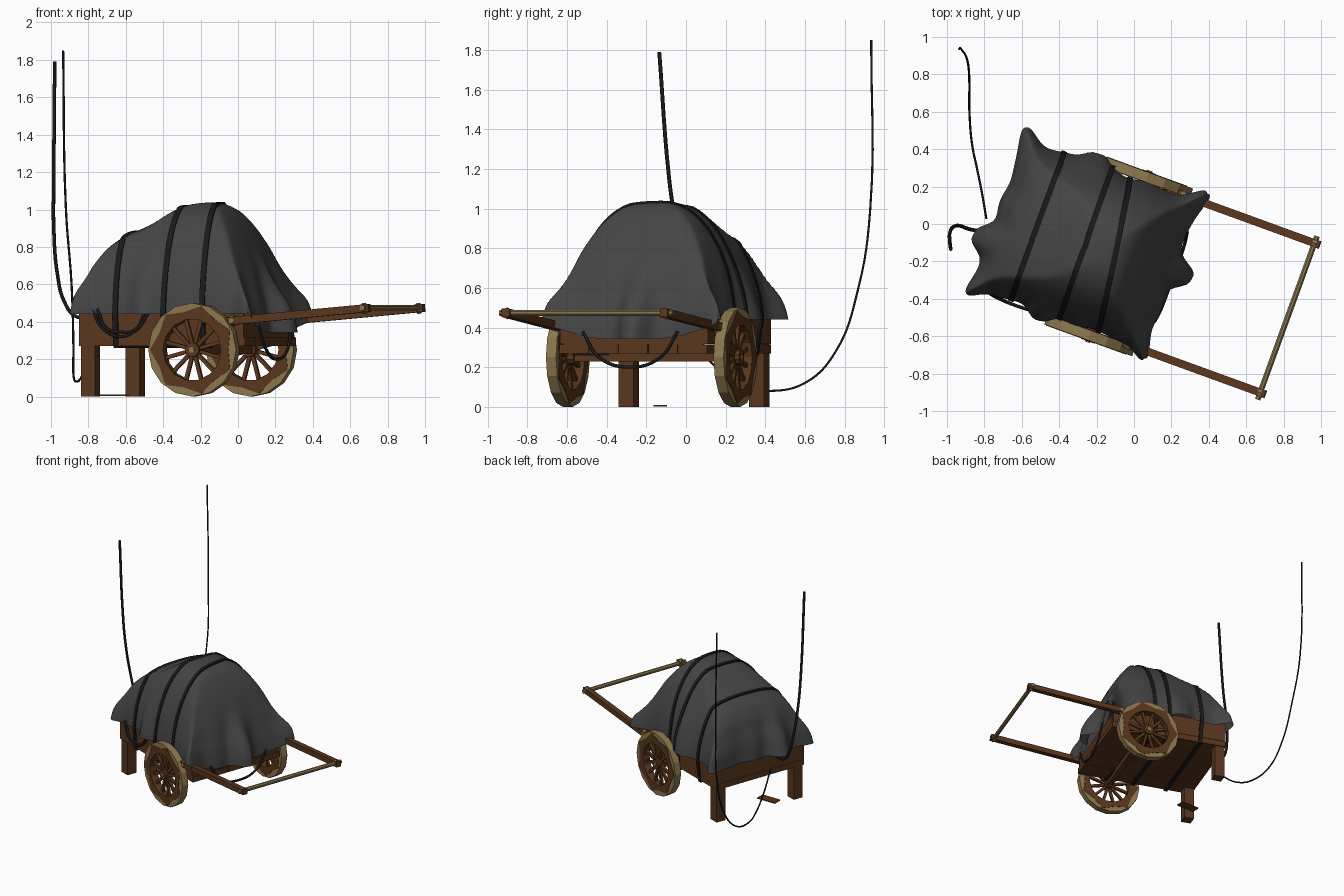
import bpy, bmesh, math
from mathutils import Vector, Matrix

if "Cube" in bpy.data.objects:
    bpy.data.objects.remove(bpy.data.objects["Cube"])

# cart frame: local x = forward, local y = left, turned 20 degrees in the world
M = Matrix.Translation((-0.27, -0.105, 0)) @ Matrix.Rotation(math.radians(-20), 4, 'Z')

def material(name, rgb):
    m = bpy.data.materials.new(name)
    m.diffuse_color = (*rgb, 1)
    m.use_nodes = True
    m.node_tree.nodes["Principled BSDF"].inputs["Base Color"].default_value = m.diffuse_color
    return m

CLOTH = material("dark grey cloth", (0.058, 0.058, 0.06))
ROPE = material("black rope", (0.010, 0.010, 0.011))
WOOD = material("brown wood", (0.10, 0.038, 0.012))
TAN = material("tan wood", (0.26, 0.185, 0.075))

def make(name, verts, faces, mat, smooth=False, matrix=M):
    me = bpy.data.meshes.new(name)
    me.from_pydata([matrix @ Vector(v) for v in verts], [], faces)
    bm = bmesh.new()
    bm.from_mesh(me)
    bmesh.ops.recalc_face_normals(bm, faces=bm.faces)
    bm.to_mesh(me)
    bm.free()
    me.materials.append(mat)
    for p in me.polygons:
        p.use_smooth = smooth
    ob = bpy.data.objects.new(name, me)
    bpy.context.collection.objects.link(ob)
    return ob

BOX = [(0, 1, 3, 2), (4, 6, 7, 5), (0, 4, 5, 1), (2, 3, 7, 6), (0, 2, 6, 4), (1, 5, 7, 3)]

def box(name, c, s, mat, matrix=M):
    v = [(c[0] + x * s[0] / 2, c[1] + y * s[1] / 2, c[2] + z * s[2] / 2)
         for x in (-1, 1) for y in (-1, 1) for z in (-1, 1)]
    return make(name, v, BOX, mat, matrix=matrix)

def beam(name, p, q, w, mat, sides=4):
    # straight bar with a polygon section between two points
    p, q = Vector(p), Vector(q)
    d = (q - p).normalized()
    side = d.cross(Vector((0, 0, 1)))
    side = side.normalized() if side.length > 0.01 else Vector((1, 0, 0))
    up = side.cross(d)
    r = w / 2 / math.cos(math.pi / sides)
    v = []
    for e in (p, q):
        for i in range(sides):
            t = 2 * math.pi * (i + 0.5) / sides
            v.append(e + side * r * math.cos(t) + up * r * math.sin(t))
    f = [(i, (i + 1) % sides, (i + 1) % sides + sides, i + sides) for i in range(sides)]
    return make(name, v, f + [tuple(range(sides)), tuple(range(sides, 2 * sides))], mat)

def loop_faces(n):
    # faces of a closed loop of four-point sections
    return [(4 * i + k, 4 * i + (k + 1) % 4, 4 * ((i + 1) % n) + (k + 1) % 4, 4 * ((i + 1) % n) + k)
            for i in range(n) for k in range(4)]

def ring(name, c, outer, inner, width, n, mat):
    # wheel ring about local y; outer is a function of the corner index
    v = []
    for i in range(n):
        t = 2 * math.pi * i / n
        for r, y in ((outer(i), -1), (outer(i), 1), (inner, 1), (inner, -1)):
            v.append((c[0] + r * math.cos(t), c[1] + y * width / 2, c[2] + r * math.sin(t)))
    return make(name, v, loop_faces(n), mat)

def rope(name, pts, r, matrix=Matrix()):
    cu = bpy.data.curves.new(name, 'CURVE')
    cu.dimensions = '3D'
    cu.bevel_depth = r
    cu.bevel_resolution = 1
    cu.use_fill_caps = True
    cu.resolution_u = 6
    sp = cu.splines.new('BEZIER')
    sp.bezier_points.add(len(pts) - 1)
    for b, p in zip(sp.bezier_points, pts):
        b.co = matrix @ Vector(p)
        b.handle_left_type = b.handle_right_type = 'AUTO'
    cu.materials.append(ROPE)
    bpy.context.collection.objects.link(bpy.data.objects.new(name, cu))

# bed: floor planks, side boards, end boards
for i in range(5):
    box("floor_plank", (0, -0.318 + i * 0.159, 0.292), (0.945, 0.156, 0.045), WOOD)
box("rear_board", (-0.46, 0, 0.393), (0.025, 0.745, 0.154), WOOD)
box("front_board", (0.455, 0, 0.353), (0.025, 0.745, 0.075), WOOD)
for s in (-1, 1):
    box("side_board", (-0.005, s * 0.385, 0.393), (0.935, 0.025, 0.154), WOOD)
    box("rear_leg", (-0.425, s * 0.35, 0.235), (0.08, 0.08, 0.47), WOOD)
    # handles with tan lashings
    beam("handle", (0.30, s * 0.425, 0.395), (1.19, s * 0.425, 0.474), 0.042, WOOD)
    beam("handle_lashing", (1.15, s * 0.425, 0.470), (1.172, s * 0.425, 0.473), 0.05, TAN, 6)
    beam("handle_rear_lashing", (0.40, s * 0.425, 0.405), (0.425, s * 0.425, 0.407), 0.05, TAN, 6)
beam("crossbar", (1.16, -0.465, 0.474), (1.16, 0.465, 0.474), 0.03, TAN, 8)

# wheels
for s in (-1, 1):
    c = (0.2, s * 0.45, 0.25)
    ring("wheel_tyre", c, lambda i: 0.25, 0.195, 0.054, 16, TAN)
    ring("wheel_felloe", c, lambda i: 0.240 if i % 2 else 0.206, 0.165, 0.06, 14, WOOD)
    for k in range(12):
        t = 2 * math.pi * (k + 0.5) / 12
        d = Vector((math.cos(t), 0, math.sin(t)))
        beam("wheel_spoke", Vector(c) + d * 0.025, Vector(c) + d * 0.175, 0.02, WOOD)
    beam("wheel_hub", (0.2, s * 0.405, 0.25), (0.2, s * 0.482, 0.25), 0.075, WOOD, 10)
    beam("hub_cap", (0.2, s * 0.40, 0.25), (0.2, s * 0.488, 0.25), 0.03, TAN, 8)
beam("axle", (0.2, -0.42, 0.25), (0.2, 0.42, 0.25), 0.045, WOOD)

# loose board lying behind the cart
box("ground_board", (-0.66, -0.13, 0.006), (0.16, 0.07, 0.008), WOOD, Matrix())

# cloth cover: ridge profile along the cart, rounded section across, pulled-out tips
RIDGE = [(-.485, .45), (-.46, .64), (-.4, .785), (-.3, .87), (-.15, .925), (0, 1.02), (.1, 1.04),
         (.2, 1.035), (.29, .96), (.36, .83), (.43, .70), (.47, .61), (.5, .46)]
TIPS = [(-.485, .415, -.03, .075), (.5, .415, .05, .085), (.5, -.415, .04, -.075),
        (-.485, -.415, -.03, -.06), (.5, .02, .10, 0), (-.485, -.15, -.08, 0),
        (-.09, .415, 0, .07), (-.08, -.415, 0, -.045)]

def lin(f):
    for (x0, z0), (x1, z1) in zip(RIDGE, RIDGE[1:]):
        if f <= x1:
            return z0 + (z1 - z0) * max(0, (f - x0) / (x1 - x0))
    return RIDGE[-1][1]

def ridge(f):
    e = max(0, min(0.05, f + 0.485, 0.5 - f))
    return sum(lin(f + k * e / 2) for k in (-2, -1, 0, 1, 2)) / 5

def surface(f, b):
    l = 0.415 * b
    hem = 0.44 - 0.11 * min(1, max(0, (f - 0.35) / 0.15)) * (1 - abs(b) ** 4)
    cb = max(0, 1 - abs(b) ** 2.4) ** 0.6
    hr = ridge(f) - 0.45
    k = 0.35 * hr * cb + 0.65 * min(hr, 0.59 * cb)
    z = hem + k * (1 + (0.45 - hem) / 0.59)
    low = max(0, 1 - (z - 0.42) / 0.4)
    t = math.atan2(l, f)
    wave = 0.008 * math.sin(13 * t) * min(1, low * 1.5) + 0.005
    # rounded corners
    rnd = 1 - 0.05 * (abs(f) / 0.5) ** 16 * abs(b) ** 16
    x, y = (f + wave * math.cos(t)) * rnd, (l + wave * math.sin(t)) * rnd
    for tx, ty, dx, dy in TIPS:
        w = math.exp(-((f - tx) ** 2 + (l - ty) ** 2) / 0.004)
        w = (1 - (1 - w) ** 2) * min(1, low)
        x += dx * w
        y += dy * w
    return Vector((x, y, z))

N = 72
grid = [math.sin(math.pi / 2 * (2 * i / N - 1)) for i in range(N + 1)]
verts = [surface(0.0075 + 0.4925 * a, b) for a in grid for b in grid]
faces = [(i * (N + 1) + j, (i + 1) * (N + 1) + j, (i + 1) * (N + 1) + j + 1, i * (N + 1) + j + 1)
         for i in range(N) for j in range(N)]
make("cloth_cover", verts, faces, CLOTH, True)

# straps: closed flat bands over the cover and under the floor
def strap(name, f_right, f_left, w=0.03, th=0.007):
    path = [surface((f_right + f_left) / 2 + (f_left - f_right) / 2 * b, b) for b in grid[::2]]
    path += [Vector((f_left, 0.41, 0.36)), Vector((f_left, 0.402, 0.266)),
             Vector((f_right, -0.402, 0.266)), Vector((f_right, -0.41, 0.36))]
    n, v = len(path), []
    for i, p in enumerate(path):
        d = path[(i + 1) % n] - path[i - 1]
        out = Vector((0, -d.z, d.y)).normalized()
        for x, o in ((-1, -0.004), (1, -0.004), (1, th), (-1, th)):
            v.append(p + Vector((x * w / 2, 0, 0)) + out * o)
    make(name, v, loop_faces(n), ROPE)

strap("rear_strap", -0.26, -0.26)
strap("middle_strap", 0.015, 0.005)
strap("front_strap", 0.235, 0.115)

# sagging ropes on the side and the front
for k in (0, 1):
    rope("side_rope", [(-0.39 + k * .03, -0.42, 0.47), (-0.33 + k * .02, -0.43, 0.37), (-0.23, -0.435, 0.32 + k * .025),
                       (-0.13 - k * .01, -0.43, 0.36), (-0.07 - k * .02, -0.42, 0.45)], 0.009, M)
rope("front_rope", [(0.50, -0.26, 0.38), (0.51, -0.17, 0.25), (0.51, 0, 0.2),
                    (0.51, 0.16, 0.25), (0.50, 0.25, 0.38)], 0.009, M)

# two long ropes rising behind the cart
rope("tall_rope", [(-0.80, -0.04, 0.42), (-0.87, -0.03, 0.43), (-0.93, -0.01, 0.51), (-0.965, -0.015, 0.65),
                   (-0.985, -0.05, 0.9), (-0.985, -0.085, 1.15), (-0.98, -0.135, 1.79)], 0.010)
rope("thin_rope", [(-0.79, 0.03, 0.35), (-0.81, 0.15, 0.2), (-0.84, 0.3, 0.1), (-0.865, 0.42, 0.08),
                   (-0.88, 0.6, 0.12), (-0.88, 0.75, 0.27), (-0.89, 0.87, 0.6), (-0.92, 0.93, 1.0),
                   (-0.935, 0.935, 1.85)], 0.006)
